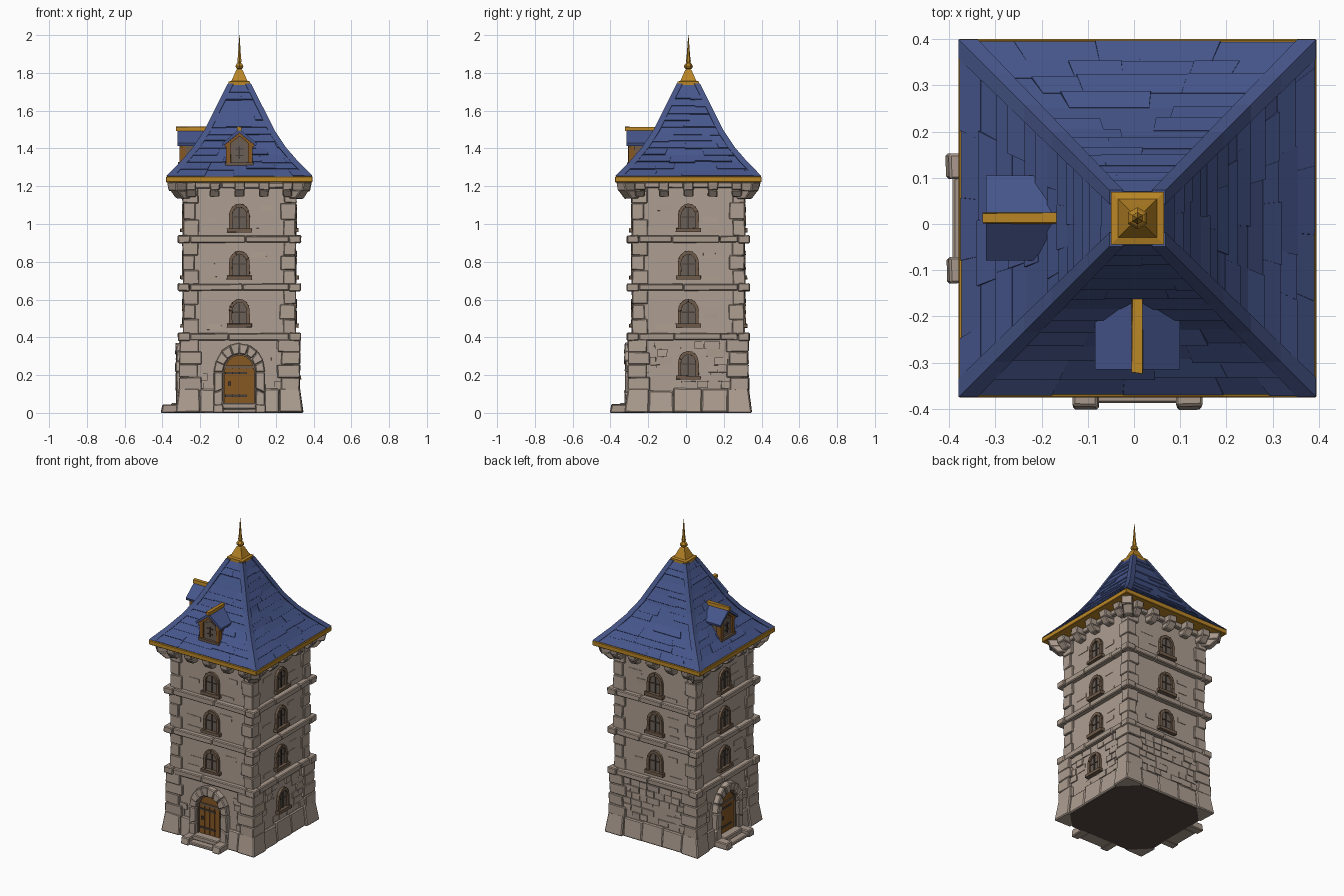
import bpy, bmesh, math, random
from mathutils import Vector, Matrix

if "Cube" in bpy.data.objects:
    bpy.data.objects.remove(bpy.data.objects["Cube"])

random.seed(7)
R = random.uniform


def mat(name, rgb):
    m = bpy.data.materials.new(name)
    lin = [(c / 255 / 12.92) if c < 11 else ((c / 255 + 0.055) / 1.055) ** 2.4 for c in rgb]
    m.diffuse_color = (*lin, 1)
    m.use_nodes = True
    m.node_tree.nodes["Principled BSDF"].inputs["Base Color"].default_value = m.diffuse_color
    return m


STONE = mat("stone", (174, 158, 145))
TRIM = mat("trim stone", (168, 152, 139))
BLUE = mat("blue shingle", (70, 86, 140))
HIP = mat("blue ridge", (70, 85, 136))
GOLD = mat("gold", (186, 134, 38))
WOOD = mat("door wood", (134, 88, 36))
FRAME = mat("brown frame", (112, 92, 75))
GLASS = mat("window glass", (106, 95, 86))
IRON = mat("dark iron", (70, 61, 55))
DARK = mat("dark underside", (86, 72, 63))

CENTRE = Matrix.Translation((0.0075, 0.0125, 0))
SIDES = [CENTRE @ Matrix.Rotation(k * math.pi / 2, 4, 'Z') for k in range(4)]  # front, right, back, left
DOORS = (0, 3)


def finish(name, bm, mats, bevel=0):
    bmesh.ops.recalc_face_normals(bm, faces=bm.faces)
    me = bpy.data.meshes.new(name)
    bm.to_mesh(me)
    bm.free()
    ob = bpy.data.objects.new(name, me)
    bpy.context.collection.objects.link(ob)
    for m in mats:
        me.materials.append(m)
    if bevel:
        b = ob.modifiers.new("worn edges", 'BEVEL')
        b.width, b.segments = bevel, 1
    return ob


def hexa(bm, pts, M, mi=0, j=0):
    vs = []
    for p in pts:
        v = M @ (Vector(p) + Vector((R(-j, j), R(-j, j), R(-j, j))))
        v.z = max(v.z, 0)
        vs.append(bm.verts.new(v))
    for f in ((0, 1, 2, 3), (4, 5, 6, 7), (0, 1, 5, 4), (1, 2, 6, 5), (2, 3, 7, 6), (3, 0, 4, 7)):
        bm.faces.new([vs[i] for i in f]).material_index = mi


def block(bm, x0, x1, y0, y1, z0, z1, M, mi=0, j=0, ty=0, tx=0):
    # box whose top may lean in by ty (front) and tx (right)
    hexa(bm, [(x0, y0, z0), (x1, y0, z0), (x1, y1, z0), (x0, y1, z0),
              (x0, y0 + ty, z1), (x1 - tx, y0 + ty, z1), (x1 - tx, y1, z1), (x0, y1, z1)], M, mi, j)


def arch(hw, z0, spring, n=8):
    pts = [(-hw, z0), (-hw, (z0 + spring) / 2)]
    for i in range(n + 1):
        a = math.pi * (1 - i / n)
        pts.append((hw * math.cos(a), spring + 1.15 * hw * math.sin(a)))
    return pts + [(hw, (z0 + spring) / 2), (hw, z0)]


def ring(bm, outer, inner, y0, y1, M, mi=0, j=0):
    for i in range(len(outer) - 1):
        q = [outer[i], outer[i + 1], inner[i + 1], inner[i]]
        dy = R(-j, j)
        hexa(bm, [(x, y0 + dy, z) for x, z in q] + [(x, y1, z) for x, z in q], M, mi, j)


def plate(bm, pts, y0, y1, M, mi=0):
    a = [bm.verts.new(M @ Vector((x, y0, z))) for x, z in pts]
    b = [bm.verts.new(M @ Vector((x, y1, z))) for x, z in pts]
    n = len(pts)
    fs = [bm.faces.new(a), bm.faces.new(b)]
    fs += [bm.faces.new((a[i], a[(i + 1) % n], b[(i + 1) % n], b[i])) for i in range(n)]
    for f in fs:
        f.material_index = mi


# tower walls
LOW, UP = 0.30, 0.287
bm = bmesh.new()
block(bm, -LOW, LOW, -LOW, LOW, 0.006, 0.40, CENTRE)
block(bm, -UP, UP, -UP, UP, 0.39, 1.23, CENTRE)
finish("tower_walls", bm, [STONE])

# dark underside
bm = bmesh.new()
c, d = 0.315, 0.215
octo = [(c, d), (d, c), (-d, c), (-c, d), (-c, -d), (-d, -c), (d, -c), (c, -d)]
plate(bm, octo, 0, 0.006, CENTRE @ Matrix(((1, 0, 0, 0), (0, 0, 1, 0), (0, 1, 0, 0), (0, 0, 0, 1))))
finish("underside", bm, [DARK])

# plinth: big corner stones with smaller stones between
bm = bmesh.new()
for k, M in enumerate(SIDES):
    block(bm, 0.21, 0.338, -0.338, -0.21, 0.002, 0.13, M, 0, 0.003, 0.018, 0.018)
    xs = [-0.21, -0.13, 0.13, 0.21] if k in DOORS else [-0.21, -0.08, 0.07, 0.21]
    for i in range(3):
        if k in DOORS and i == 1:
            continue
        block(bm, xs[i], xs[i + 1], -0.326, -0.29, 0.002, 0.115 + R(0, 0.015), M, 0, 0.002, 0.012)
finish("plinth", bm, [STONE], 0.006)

# corner quoins, stacked on every floor
bm = bmesh.new()
for z0, z1, h, n, ln in ((0.12, 0.39, 0.319, 4, 0.1), (0.415, 0.655, 0.299, 3, 0.065),
                         (0.68, 0.91, 0.299, 3, 0.065), (0.935, 1.20, 0.299, 3, 0.065)):
    for M in SIDES:
        for i in range(n):
            a, b = (ln + 0.018, ln) if i % 2 else (ln, ln + 0.018)
            s = (z1 - z0) / n
            e = h + R(-0.003, 0.003)
            block(bm, e - a, e, -e, -e + b, z0 + i * s, z0 + (i + 1) * s, M, 0, 0.003)
finish("corner_quoins", bm, [STONE], 0.004)

# string courses between floors and cornice under the roof
bm = bmesh.new()
for z0, z1, h in ((0.385, 0.422, 0.322), (0.647, 0.683, 0.322), (0.902, 0.938, 0.322), (1.19, 1.222, 0.315)):
    for M in SIDES:
        block(bm, h - 0.06, h + 0.004, -h - 0.004, -h + 0.06, z0 - 0.003, z1 + 0.002, M, 0, 0.002)
        x = -h + 0.06
        while x < h - 0.061:
            x1 = x + R(0.15, 0.3)
            x1 = h - 0.06 if x1 > h - 0.13 else x1
            block(bm, x, x1, -h + R(0, 0.006), -0.26, z0, z1, M, 0, 0.002)
            x = x1
finish("string_courses", bm, [TRIM], 0.005)

# raised bricks on the walls
bm = bmesh.new()
for k, M in enumerate(SIDES):
    for r in range(6):
        z, x = 0.13 + r * 0.042, -0.215 - R(0, 0.03)
        while x < 0.2:
            w = R(0.05, 0.09)
            clear = 0.15 if k in DOORS else (0.08 if k == 1 and 0.13 < z < 0.33 else 0)
            if (x > clear or x + w < -clear or not clear) and R(0, 1) < 0.72:
                block(bm, x, x + w - 0.004, -LOW - R(0.004, 0.01), -LOW + 0.01, z, z + 0.038, M, 0, 0.002)
            x += w
    for z0 in (0.44, 0.70, 0.95):
        for i in range(3):
            x = R(0.1, 0.15) * random.choice((-1, 1))
            z, w = z0 + i * 0.06, R(0.03, 0.05)
            block(bm, x - w, x + w, -UP - 0.003, -UP + 0.01, z, z + R(0.02, 0.032), M, 0, 0.001)
finish("wall_bricks", bm, [STONE])

# arched windows
bm = bmesh.new()
for k, M in enumerate(SIDES):
    for z, h in [(0.45, UP), (0.705, UP), (0.955, UP)] + ([(0.175, LOW)] if k == 1 else []):
        outer, inner = arch(0.055, z + 0.02, z + 0.09), arch(0.038, z + 0.02, z + 0.09)
        plate(bm, inner, -h - 0.005, -h + 0.005, M, 1)
        ring(bm, outer, inner, -h - 0.016, -h + 0.01, M, 0, 0.001)
        block(bm, -0.004, 0.004, -h - 0.01, -h, z + 0.02, z + 0.13, M, 2)
        block(bm, -0.037, 0.037, -h - 0.009, -h, z + 0.08, z + 0.086, M, 2)
        block(bm, -0.066, 0.066, -h - 0.026, -h + 0.01, z + 0.002, z + 0.022, M, 0, 0.002)
finish("windows", bm, [FRAME, GLASS, IRON])

# doors, stone arches and steps
bm, st, sp = bmesh.new(), bmesh.new(), bmesh.new()
for k in DOORS:
    M = SIDES[k]
    inner, outer, mid = arch(0.078, 0.04, 0.215), arch(0.136, 0.0, 0.215), arch(0.087, 0.04, 0.215)
    plate(bm, inner, -0.308, -0.30, M, 0)
    ring(bm, mid, inner, -0.318, -0.30, M, 2)
    for x in (-0.054, -0.018, 0.018, 0.054):
        block(bm, x - 0.016, x + 0.016, -0.312, -0.30, 0.05, 0.235, M, 0)
    block(bm, -0.078, 0.078, -0.316, -0.30, 0.236, 0.25, M, 2)
    for z in (0.085, 0.205):
        block(bm, -0.075, 0.04, -0.316, -0.30, z, z + 0.012, M, 1)
    block(bm, -0.06, -0.045, -0.32, -0.30, 0.145, 0.165, M, 1)
    ring(st, outer, mid, -0.336, -0.29, M, 0, 0.003)
    for s in (-1, 1):
        xa, xb = sorted((s * 0.085, s * 0.14))
        block(sp, xa, xb, -0.415, -0.30, 0, 0.045, M, 0, 0.002, 0.008)
    block(sp, -0.09, 0.09, -0.40, -0.30, 0, 0.022, M, 0, 0.001)
    block(sp, -0.09, 0.09, -0.362, -0.30, 0.02, 0.052, M, 0, 0.001)
finish("doors", bm, [WOOD, IRON, FRAME])
finish("door_arches", st, [STONE], 0.005)
finish("door_steps", sp, [TRIM], 0.005)

# corbels under the eaves, with diagonal ones at the corners
bm = bmesh.new()
for M in SIDES:
    for x in (-0.255, -0.13, 0, 0.13, 0.255):
        block(bm, x - 0.026, x + 0.026, -0.325, -0.27, 1.145, 1.18, M, 0, 0.003, -0.03)
        block(bm, x - 0.028, x + 0.028, -0.355, -0.27, 1.178, 1.222, M, 0, 0.003, -0.006)
    D = M @ Matrix.Rotation(math.pi / 4, 4, 'Z')
    block(bm, -0.03, 0.03, -0.45, -0.36, 1.135, 1.18, D, 0, 0.003, -0.045)
    block(bm, -0.032, 0.032, -0.50, -0.36, 1.175, 1.222, D, 0, 0.003, -0.012)
finish("corbels", bm, [TRIM], 0.005)

# gold eave slab
bm = bmesh.new()
block(bm, -0.388, 0.388, -0.388, 0.388, 1.221, 1.251, CENTRE)
finish("eave_trim", bm, [GOLD], 0.003)

# curved hip roof: core, shingle rows, hip ridges
P = [(0.381, 1.248), (0.305, 1.325), (0.24, 1.40), (0.18, 1.49), (0.125, 1.60), (0.055, 1.738)]


def half(z):
    for (h0, z0), (h1, z1) in zip(P, P[1:]):
        if z <= z1:
            return h0 + (h1 - h0) * (z - z0) / (z1 - z0)
    return P[-1][0]


bm = bmesh.new()
for M in SIDES:
    for (h0, z0), (h1, z1) in zip(P, P[1:]):
        bm.faces.new([bm.verts.new(M @ Vector(p)) for p in
                      ((-h0, -h0, z0), (h0, -h0, z0), (h1, -h1, z1), (-h1, -h1, z1))])
    for r in range(13):
        z0 = 1.25 + r * 0.037
        u = -0.97
        while u < 0.97:
            u1 = min(0.97, u + R(0.09, 0.24) / half(z0))
            za, zb = z0 + R(-0.004, 0.006) * (r > 0), z0 + 0.041
            ha, hb = half(za), half(zb)
            o = R(0.003, 0.009)
            if r == 0 or R(0, 1) < 0.85:
                hexa(bm, [(u * ha, -ha, za), (u1 * ha, -ha, za), (u1 * hb, -hb, zb), (u * hb, -hb, zb),
                          (u * ha, -ha - o * 0.7, za + o * 0.7), (u1 * ha, -ha - o * 0.7, za + o * 0.7),
                          (u1 * hb, -hb - 0.001, zb + 0.001), (u * hb, -hb - 0.001, zb + 0.001)], M)
            u = u1 + 0.001
finish("roof_shingles", bm, [BLUE])

bm = bmesh.new()
for M in SIDES:
    rows = []
    for h, z in P:
        w, e = 0.022 + 0.035 * h, 0.006
        sec = [(h - w, -h + 0.01, z), (h - w, -h - e, z + e), (h + e, -h - e, z + e),
               (h + e, -h + w, z + e), (h - 0.01, -h + w, z)]
        rows.append([bm.verts.new(M @ Vector(p)) for p in sec])
    for a, b in zip(rows, rows[1:]):
        for i in range(4):
            bm.faces.new((a[i], a[i + 1], b[i + 1], b[i]))
    bm.faces.new(rows[0])
    bm.faces.new(rows[-1])
finish("hip_ridges", bm, [HIP])

# dormers on the front and left roof slopes
bm = bmesh.new()
for k in DOORS:
    M = SIDES[k]
    plate(bm, [(-0.062, 1.29), (0.062, 1.29), (0.062, 1.425), (0, 1.485), (-0.062, 1.425)], -0.305, -0.15, M, 0)
    plate(bm, [(-0.042, 1.325), (0.042, 1.325), (0.042, 1.42), (0, 1.445), (-0.042, 1.42)], -0.311, -0.30, M, 1)
    block(bm, -0.004, 0.004, -0.316, -0.30, 1.345, 1.41, M, 2)
    for z in (1.36, 1.395):
        block(bm, -0.022, 0.022, -0.315, -0.30, z, z + 0.006, M, 2)
    block(bm, -0.075, 0.075, -0.325, -0.28, 1.305, 1.326, M, 0, 0.002)
    for s in (-1, 1):
        block(bm, s * 0.058 - 0.012, s * 0.058 + 0.012, -0.318, -0.285, 1.32, 1.43, M, 3, 0.001)
        plate(bm, [(0, 1.502), (s * 0.092, 1.428), (s * 0.088, 1.413), (0, 1.482)], -0.328, -0.15, M, 4)
        plate(bm, [(0, 1.482), (s * 0.08, 1.418), (s * 0.075, 1.405), (0, 1.465)], -0.318, -0.30, M, 3)
    block(bm, -0.011, 0.011, -0.335, -0.16, 1.494, 1.514, M, 5, 0.002)
finish("dormers", bm, [FRAME, GLASS, IRON, WOOD, BLUE, GOLD])

# gold finial: square base, knob and spike
bm = bmesh.new()
for prof, n in (([(0.057, 1.735), (0.057, 1.754), (0.042, 1.758), (0.03, 1.785), (0.017, 1.815), (0.008, 1.822)], 4),
                ([(0.006, 1.815), (0.021, 1.826), (0.024, 1.836), (0.017, 1.848), (0.01, 1.853),
                  (0.013, 1.862), (0.009, 1.89), (0.001, 2.0)], 6)):
    loops = []
    for r, z in prof:
        r = r * math.sqrt(2) if n == 4 else r
        loops.append([bm.verts.new(CENTRE @ Vector((r * math.cos((i + 0.5) * 2 * math.pi / n),
                                                    r * math.sin((i + 0.5) * 2 * math.pi / n), z))) for i in range(n)])
    for a, b in zip(loops, loops[1:]):
        for i in range(n):
            bm.faces.new((a[i], a[(i + 1) % n], b[(i + 1) % n], b[i]))
    bm.faces.new(loops[0])
    bm.faces.new(loops[-1])
finish("finial", bm, [GOLD])
